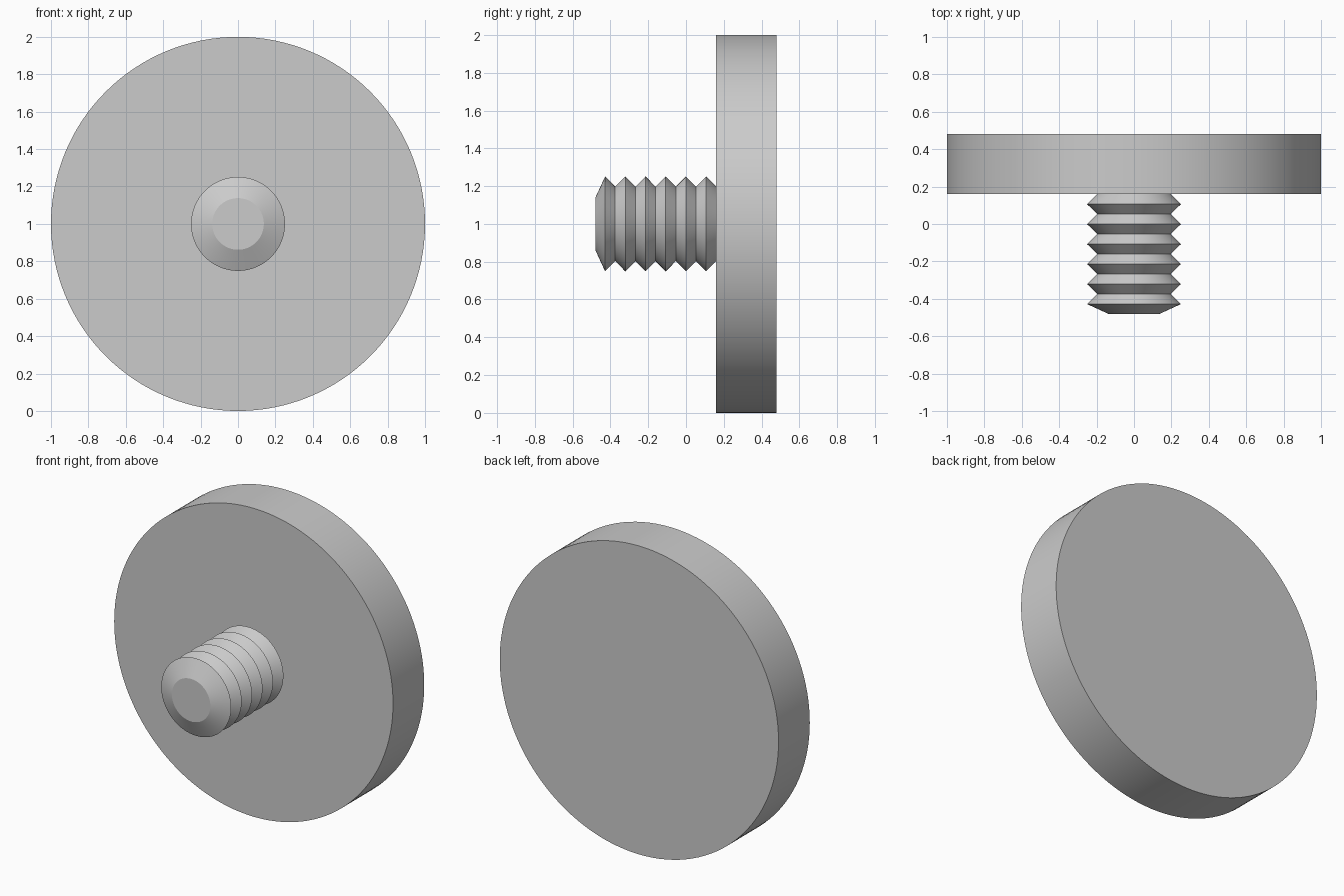
import bpy, bmesh, math
from mathutils import Vector

cube = bpy.data.objects.get("Cube")
if cube:
    bpy.data.objects.remove(cube, do_unlink=True)

# Plain grey metal
grey = bpy.data.materials.new("grey_metal")
grey.use_nodes = True
colour = (0.6, 0.6, 0.6, 1)
grey.diffuse_color = colour
grey.node_tree.nodes["Principled BSDF"].inputs["Base Color"].default_value = colour

CENTRE_Z = 1.0


def turned_part(name, profile, sides):
    """Turn a (radius, y) profile around the y axis and cap both ends."""
    bm = bmesh.new()
    rings = []
    for radius, y in profile:
        angles = [math.tau * i / sides for i in range(sides)]
        rings.append([bm.verts.new(Vector((radius * math.cos(a), y,
                      CENTRE_Z + radius * math.sin(a)))) for a in angles])
    for a, b in zip(rings, rings[1:]):
        for i in range(sides):
            j = (i + 1) % sides
            bm.faces.new((a[i], a[j], b[j], b[i]))
    bm.faces.new(rings[0])
    bm.faces.new(rings[-1])
    bmesh.ops.recalc_face_normals(bm, faces=bm.faces)
    mesh = bpy.data.meshes.new(name)
    bm.to_mesh(mesh)
    bm.free()
    mesh.materials.append(grey)
    obj = bpy.data.objects.new(name, mesh)
    bpy.context.collection.objects.link(obj)
    bpy.ops.object.select_all(action='DESELECT')
    obj.select_set(True)
    bpy.context.view_layer.objects.active = obj
    bpy.ops.object.shade_smooth_by_angle(angle=math.radians(20))
    return obj


# Wide flat head
DISC_FRONT, DISC_BACK = 0.16, 0.48
turned_part("round_head", [(1, DISC_FRONT), (1, DISC_BACK)], 128)

# Threaded stud: chamfered tip, then evenly spaced ridges up to the head
TIP, FIRST_CREST, RIDGES = -0.48, -0.428, 6
CREST_RADIUS, ROOT_RADIUS = 0.251, 0.197
pitch = (DISC_FRONT - FIRST_CREST) / (RIDGES - 0.5)
stud = [(0.138, TIP)]
for k in range(RIDGES):
    crest = FIRST_CREST + k * pitch
    stud += [(CREST_RADIUS, crest), (ROOT_RADIUS, crest + pitch / 2)]
turned_part("threaded_stud", stud, 96)
